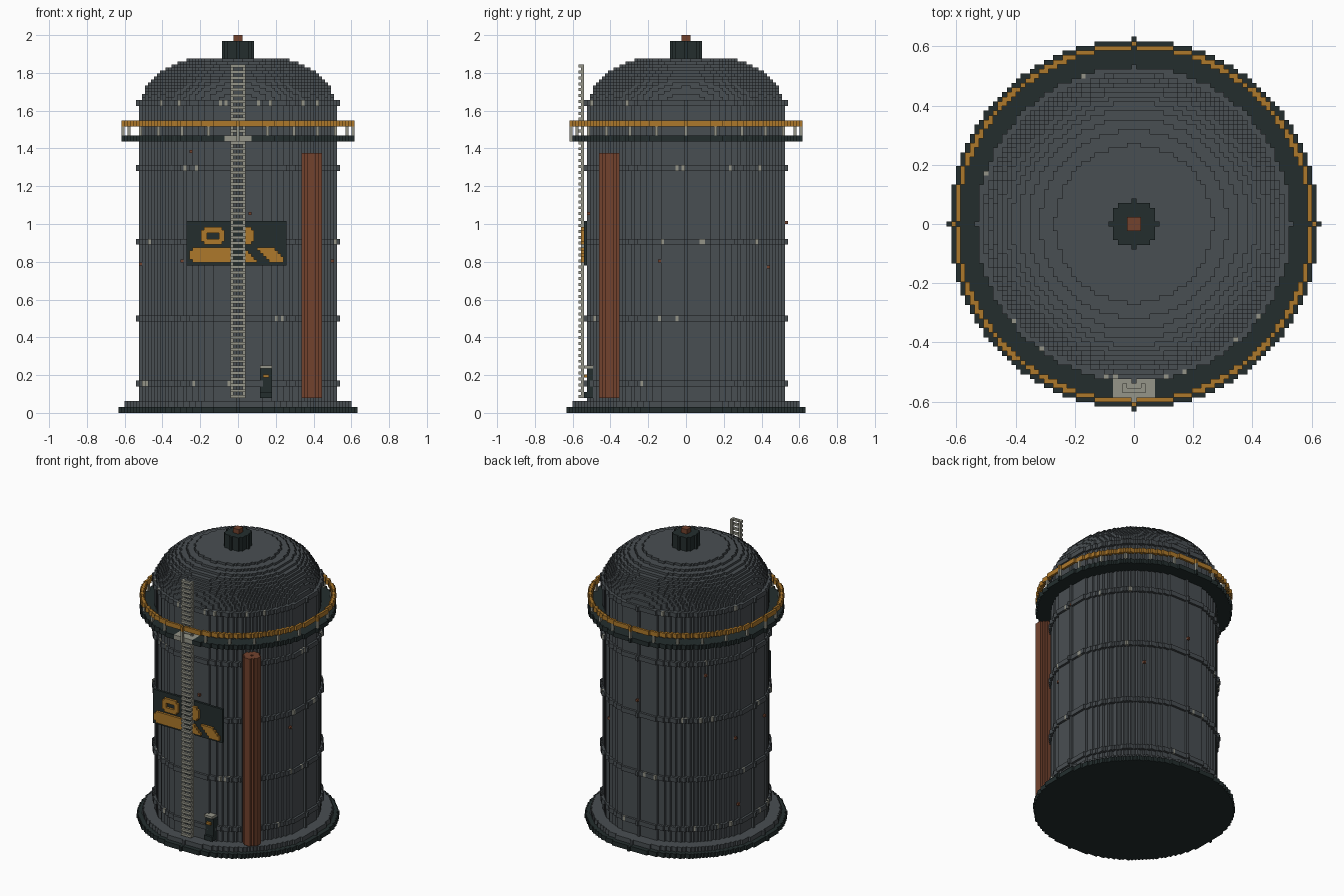
import bpy, bmesh, math, random

random.seed(4)
V = 1 / 64  # edge length of one block

if "Cube" in bpy.data.objects:
    bpy.data.objects.remove(bpy.data.objects["Cube"], do_unlink=True)


def material(name, rgb):
    m = bpy.data.materials.new(name)
    m.use_nodes = True
    m.diffuse_color = (*rgb, 1)
    m.node_tree.nodes["Principled BSDF"].inputs["Base Color"].default_value = (*rgb, 1)
    return m


STEEL = material("steel grey", (0.066, 0.077, 0.084))
DARK = material("dark iron", (0.017, 0.027, 0.027))
AMBER = material("amber paint", (0.42, 0.19, 0.024))
RUST = material("rust brown", (0.17, 0.055, 0.027))
PALE = material("pale metal", (0.30, 0.30, 0.25))


def disc(r, ci=0, cj=0):
    n = int(r) + 1
    return {(ci + i, cj + j) for i in range(-n, n + 1) for j in range(-n, n + 1)
            if i * i + j * j <= r * r}


def rect(i0, i1, j0, j1):
    return {(i, j) for i in range(i0, i1 + 1) for j in range(j0, j1 + 1)}


def slab(bm, cells, k0, k1):
    """Extrude a footprint of grid cells from layer k0 to k1."""
    def quad(*pts):
        bm.faces.new([bm.verts.new((x * V, y * V, z * V)) for x, y, z in pts])
    h = 0.5
    # Caps, one long strip for each row of cells
    for i, j in cells:
        if (i - 1, j) in cells:
            continue
        e = i
        while (e + 1, j) in cells:
            e += 1
        a, b, c, d = i - h, e + h, j - h, j + h
        quad((a, c, k1), (b, c, k1), (b, d, k1), (a, d, k1))
        quad((a, d, k0), (b, d, k0), (b, c, k0), (a, c, k0))
    # Walls wherever a neighbour is missing
    for i, j in cells:
        for di, dj in ((1, 0), (0, 1), (-1, 0), (0, -1)):
            if (i + di, j + dj) not in cells:
                x, y = i + di * h, j + dj * h
                p, q = (x + dj * h, y - di * h), (x - dj * h, y + di * h)
                quad((*p, k0), (*q, k0), (*q, k1), (*p, k1))


def part(name, mat, *slabs):
    bm = bmesh.new()
    for cells, k0, k1 in slabs:
        slab(bm, cells, k0, k1)
    bmesh.ops.remove_doubles(bm, verts=bm.verts, dist=1e-5)
    me = bpy.data.meshes.new(name)
    bm.to_mesh(me)
    bm.free()
    me.materials.append(mat)
    ob = bpy.data.objects.new(name, me)
    bpy.context.collection.objects.link(ob)
    return ob


# Foundation and tank wall
part("foundation", DARK, (disc(40), 0, 2))
part("foundation_step", STEEL, (disc(38), 2, 4))
part("tank_wall", STEEL, (disc(33), 4, 106))

# Domed roof in stepped layers
part("roof_dome", STEEL, *[
    (disc(33 * (1 - ((k - 101) / 19.6) ** 2.5) ** 0.4), k, k + 1) for k in range(106, 120)])
part("vent_cap", DARK, (disc(5), 120, 126))
part("vent_knob", RUST, (rect(-1, 1, -1, 1), 126, 128))

# Hoops around the tank, with a few worn blocks
hoop = disc(34) - disc(33)
hoops, worn = [], []
for k in (9, 31, 57, 82, 104):
    bare = set(random.sample(sorted(hoop), 10))
    hoops.append((hoop - bare, k, k + 2))
    worn.append((bare, k, k + 2))
part("hoops", STEEL, *hoops)
part("hoop_wear", PALE, *worn)

# Walkway with landing, posts and handrail
deck = disc(39) - disc(33)
landing = {c for c in deck if abs(c[0]) <= 4 and c[1] < 0}
rail = disc(39) - disc(38)
part("walkway", DARK, (deck - landing, 92, 94))
part("landing", PALE, (landing, 92, 94))
part("handrail", AMBER, (rail, 97, 99))
posts = set()
for n in range(24):
    a = n * math.pi / 12
    posts.add(min(rail, key=lambda c: math.hypot(c[0] - 38.6 * math.cos(a),
                                                 c[1] - 38.6 * math.sin(a))))
part("rail_posts", PALE, (posts, 94, 97))

# Ladder
part("ladder_sides", PALE, ({(-2, -35), (2, -35)}, 5, 118))
part("ladder_rungs", PALE, *[(rect(-2, 2, -36, -36), k, k + 1) for k in range(5, 118, 2)])

# Sign board with raised amber shapes
part("sign_board", DARK, (rect(-17, 16, -34, -34), 50, 65))


def amber_at(i, k):
    if abs(i) <= 2:
        return False
    if 51 <= k <= 55:
        s = i + k - 51
        corner = i == -16 and k in (51, 55)
        return -16 <= i <= 15 and (s <= 6 or 11 <= s <= 16) and not corner
    if 57 <= k <= 62:
        end = k in (57, 62)
        frame = -12 + end <= i <= -5 - end and not (-10 <= i <= -7 and 59 <= k <= 60)
        return frame or 3 <= i <= 5 - end
    return False


part("sign_shapes", AMBER, *[
    ({(i, -35) for i in range(-17, 17) if amber_at(i, k)}, k, k + 1) for k in range(50, 65)])

# Standing pipe, open at the top
pipe = disc(3.2, 25, -26)
part("pipe", RUST, (pipe, 5, 87), (pipe - {(25, -26)}, 87, 88))

# Control box beside the ladder
part("control_box", DARK, (rect(8, 11, -33, -30), 5, 15), (rect(8, 11, -34, -34), 5, 7))
part("control_box_lid", PALE, (rect(8, 11, -34, -30), 15, 16))
part("control_lamp", AMBER, (rect(9, 10, -34, -34), 12, 13))

# Scattered rust specks
specks = []
for n in range(12):
    k = random.randrange(12, 90)
    specks.append(({random.choice(sorted(hoop))}, k, k + 1))
part("rust_specks", RUST, *specks)
